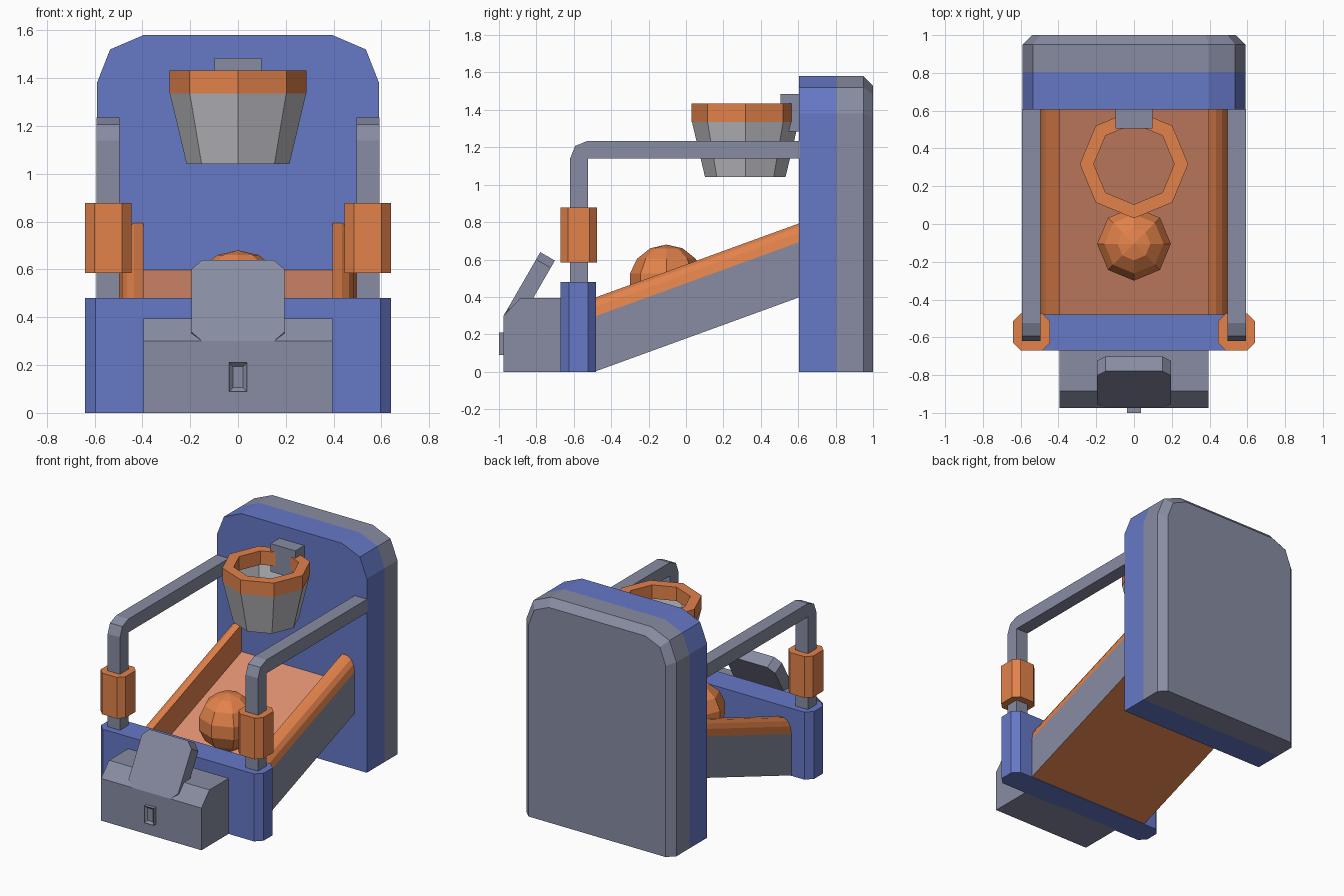
import bpy, bmesh, math

if "Cube" in bpy.data.objects:
    bpy.data.objects.remove(bpy.data.objects["Cube"])


def material(name, r, g, b):
    m = bpy.data.materials.new(name)
    lin = [(c / 255 / 12.92) if c < 10 else ((c / 255 + 0.055) / 1.055) ** 2.4 for c in (r, g, b)]
    m.diffuse_color = (*lin, 1)
    m.use_nodes = True
    m.node_tree.nodes["Principled BSDF"].inputs["Base Color"].default_value = m.diffuse_color
    return m


BLUE = material("blue", 102, 120, 198)
GRAY = material("slate gray", 136, 140, 162)
ORANGE = material("orange", 226, 130, 75)
FLOOR = material("salmon floor", 222, 143, 112)
NET = material("light gray", 188, 188, 194)


def finish(name, bm, *mats):
    bmesh.ops.recalc_face_normals(bm, faces=bm.faces)
    me = bpy.data.meshes.new(name)
    bm.to_mesh(me)
    bm.free()
    for m in mats:
        me.materials.append(m)
    ob = bpy.data.objects.new(name, me)
    bpy.context.collection.objects.link(ob)
    return ob


def loft(rings, caps=True, closed=False):
    """Join rings of points with quads; cap the ends or close the loop."""
    bm = bmesh.new()
    vs = [[bm.verts.new(p) for p in ring] for ring in rings]
    n = len(vs[0])
    pairs = list(zip(vs, vs[1:])) + ([(vs[-1], vs[0])] if closed else [])
    for a, b in pairs:
        for i in range(n):
            j = (i + 1) % n
            bm.faces.new((a[i], a[j], b[j], b[i]))
    if caps and not closed:
        bm.faces.new(vs[0])
        bm.faces.new(vs[-1])
    bmesh.ops.recalc_face_normals(bm, faces=bm.faces)
    return bm


def box(x0, x1, y0, y1, z0, z1):
    return loft([[(x0, y0, z), (x1, y0, z), (x1, y1, z), (x0, y1, z)] for z in (z0, z1)])


def chamfered(x0, x1, y0, y1, c):
    """Rectangle with cut corners."""
    return [(x0 + c, y0), (x1 - c, y0), (x1, y0 + c), (x1, y1 - c),
            (x1 - c, y1), (x0 + c, y1), (x0, y1 - c), (x0, y0 + c)]


def mirrored(half):
    return half + [(-x, z) for x, z in reversed(half)]


def at_y(profile, y, dz=0):
    return [(x, y, z + dz) for x, z in profile]


# Backboard: blue front half, gray rear half with a chamfered back edge
outline = mirrored([(0.59, 0), (0.59, 1.38), (0.535, 1.52), (0.395, 1.58)])
inset = mirrored([(0.54, 0), (0.54, 1.36), (0.495, 1.48), (0.38, 1.53)])
finish("backboard", loft([at_y(outline, 0.605), at_y(outline, 0.805)]), BLUE)
finish("backboard_rear", loft([at_y(outline, 0.805), at_y(outline, 0.95), at_y(inset, 1.0)]), GRAY)

# Ball return ramp: sloping channel with gray sides and padded rails
channel = mirrored([(0.495, 0), (0.495, 0.295), (0.485, 0.345), (0.465, 0.378), (0.435, 0.395),
                    (0.395, 0.395), (0.395, 0.20)])
bm = loft([at_y(channel, -0.49), at_y(channel, 0.61, 0.40)])
for f in bm.faces:
    c, n = f.calc_center_median(), f.normal
    if abs(n.x) > 0.999 and abs(c.x) > 0.45:
        f.material_index = 1
    elif n.z > 0.5 and abs(c.x) < 0.1:
        f.material_index = 2
finish("ramp", bm, ORANGE, GRAY, FLOOR)

# Front bar
plan = chamfered(-0.64, 0.64, -0.67, -0.48, 0.045)
finish("front_bar", loft([[(x, y, z) for x, y in plan] for z in (0, 0.48)]), BLUE)

# Control box with sloped front edge
side = [(-0.975, 0), (-0.975, 0.30), (-0.885, 0.395), (-0.66, 0.395), (-0.66, 0)]
finish("control_box", loft([[(x, y, z) for y, z in side] for x in (-0.395, 0.395)]), GRAY)

# Tilted sign plate with cut corners
plate = chamfered(-0.195, 0.195, 0, 0.392, 0.045)
s, c = math.sin(math.radians(60)), math.cos(math.radians(60))
finish("sign_plate", loft([[(x, -0.975 + v * c + t * s, 0.30 + v * s - t * c) for x, v in plate]
                           for t in (0, 0.09)]), GRAY)

# Coin slot with recessed opening
bm = box(-0.037, 0.037, -1.0, -0.97, 0.09, 0.21)
front = [f for f in bm.faces if f.normal.y < -0.9]
bmesh.ops.inset_region(bm, faces=front, thickness=0.022)
for v in front[0].verts:
    v.co.y += 0.015
finish("coin_slot", bm, GRAY)

# Side bars and their pads
bar = [(-0.62, 0.47), (-0.62, 1.14), (-0.593, 1.207), (-0.525, 1.235), (0.61, 1.235),
       (0.61, 1.14), (-0.525, 1.14), (-0.525, 0.47)]
for sx, label in ((-1, "left"), (1, "right")):
    finish(label + "_bar", loft([[(sx * x, y, z) for y, z in bar] for x in (0.495, 0.592)]), GRAY)
    pad = chamfered(0.445, 0.64, -0.67, -0.475, 0.04)
    finish(label + "_pad", loft([[(sx * x, y, z) for x, y in pad] for z in (0.585, 0.878)]), ORANGE)

# Ball
bm = bmesh.new()
bmesh.ops.create_uvsphere(bm, u_segments=8, v_segments=7, radius=0.2)
bmesh.ops.translate(bm, verts=bm.verts, vec=(0, -0.105, 0.48))
finish("ball", bm, ORANGE)


# Hoop ring, open net and wall bracket
def octagon(r, z):
    return [(r * math.cos(i * math.pi / 4), 0.317 + r * math.sin(i * math.pi / 4), z) for i in range(8)]


finish("hoop_ring", loft([octagon(0.287, 1.335), octagon(0.287, 1.433),
                          octagon(0.213, 1.433), octagon(0.213, 1.335)], closed=True), ORANGE)
finish("net", loft([octagon(0.215, 1.04), octagon(0.285, 1.335)], caps=False), NET)
finish("hoop_bracket", box(-0.098, 0.098, 0.505, 0.61, 1.285, 1.485), GRAY)
